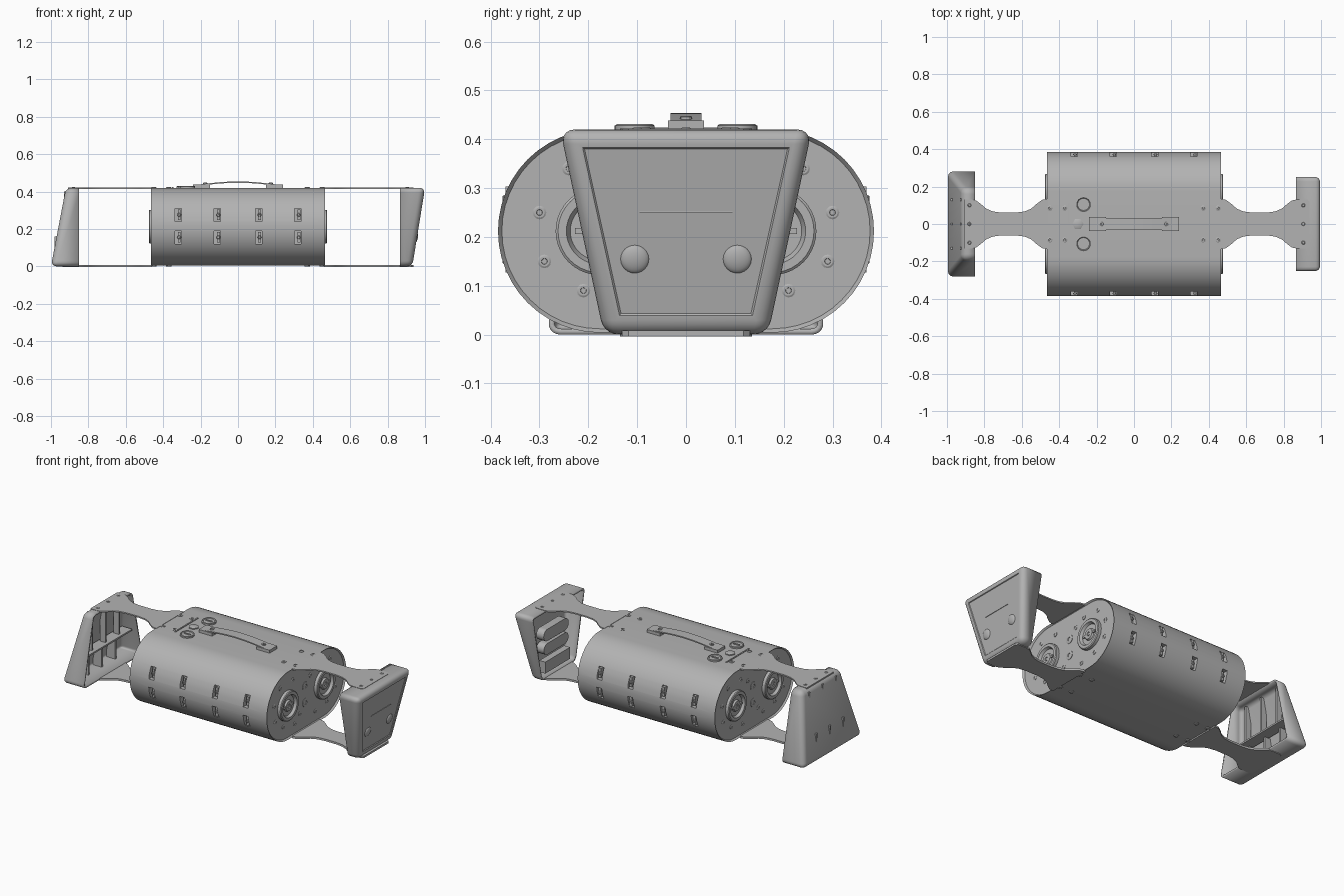
import bpy, bmesh
from math import cos, sin, pi
from mathutils import Matrix, Vector

if "Cube" in bpy.data.objects:
    bpy.data.objects.remove(bpy.data.objects["Cube"])

grey = bpy.data.materials.new("plain_grey")
grey.use_nodes = True
grey.diffuse_color = (0.45, 0.45, 0.45, 1)
grey.node_tree.nodes["Principled BSDF"].inputs["Base Color"].default_value = grey.diffuse_color
parts = []

TOP, MID, RAD, FLAT, END = 0.42, 0.212, 0.208, 0.177, 0.465


def finish(name, bm):
    bmesh.ops.recalc_face_normals(bm, faces=bm.faces)
    mesh = bpy.data.meshes.new(name)
    bm.to_mesh(mesh)
    bm.free()
    mesh.materials.append(grey)
    ob = bpy.data.objects.new(name, mesh)
    bpy.context.collection.objects.link(ob)
    parts.append(ob)
    return ob


def prism(name, pts, axis, lo, hi):
    """Extrude a 2D outline along an axis; the outline uses the other two axes."""
    bm = bmesh.new()
    place = {"x": lambda a, b: (lo, a, b), "y": lambda a, b: (a, lo, b), "z": lambda a, b: (a, b, lo)}[axis]
    face = bm.faces.new([bm.verts.new(place(a, b)) for a, b in pts])
    new = bmesh.ops.extrude_face_region(bm, geom=[face])["geom"]
    step = Vector([(hi - lo) * (axis == k) for k in "xyz"])
    bmesh.ops.translate(bm, vec=step, verts=[v for v in new if isinstance(v, bmesh.types.BMVert)])
    return finish(name, bm)


def box(name, lo, hi):
    pts = [(lo[0], lo[1]), (hi[0], lo[1]), (hi[0], hi[1]), (lo[0], hi[1])]
    return prism(name, pts, "z", lo[2], hi[2])


def lathe(name, profile, at, toward, steps=24):
    """Spin a (radius, height) profile about an axis pointing toward a direction."""
    bm = bmesh.new()
    vs = [bm.verts.new((r, 0, h)) for r, h in profile]
    es = [bm.edges.new(p) for p in zip(vs, vs[1:])]
    bmesh.ops.spin(bm, geom=vs + es, cent=(0, 0, 0), axis=(0, 0, 1), angle=2 * pi, steps=steps)
    bmesh.ops.remove_doubles(bm, verts=bm.verts, dist=1e-5)
    turn = Vector(toward).to_track_quat("Z", "Y").to_matrix().to_4x4()
    bm.transform(Matrix.Translation(at) @ turn)
    return finish(name, bm)


def screw(name, at, toward, r=0.013):
    lathe(name, [(r, -0.004), (r, 0.002), (r * 0.75, 0.004), (r * 0.45, 0.004),
                 (r * 0.4, 0.001), (0, 0.001)], at, toward, 12)


def stadium(half, r, z, n=24):
    right = [(half + r * cos(t), z + r * sin(t)) for t in [pi * (i / n - 0.5) for i in range(n + 1)]]
    return right + [(-y, 2 * z - h) for y, h in right]


# Main barrel with recessed end caps
body = prism("body", stadium(FLAT, RAD, MID), "x", -END, END)
bm = bmesh.new()
bm.from_mesh(body.data)
caps = [f for f in bm.faces if abs(f.normal.x) > 0.9]
bmesh.ops.inset_individual(bm, faces=caps, thickness=0.008)
for f in caps:
    for v in f.verts:
        v.co.x *= 1 - 0.01 / END
bm.to_mesh(body.data)
bm.free()

# Side pockets, cut through a joined helper
slots = [(x, z, s) for x in (-0.32, -0.11, 0.11, 0.32) for z in (0.155, 0.275) for s in (-1, 1)]
bm = bmesh.new()
for x, z, s in slots:
    bmesh.ops.create_cube(bm, size=1, matrix=Matrix.Translation((x, s * 0.38, z))
                          @ Matrix.Diagonal((0.034, 0.07, 0.07, 1)))
cutter = finish("pocket_cutter", bm)
parts.remove(cutter)
cutter.hide_render = True
mod = body.modifiers.new("pockets", "BOOLEAN")
mod.object, mod.operation, mod.solver = cutter, "DIFFERENCE", "EXACT"
bpy.context.view_layer.objects.active = body
bpy.ops.object.modifier_apply(modifier=mod.name)
bpy.data.objects.remove(cutter)
for x, z, s in slots:
    box("pocket_clip", (x - 0.002, s * 0.357 - 0.013, z - 0.028), (x + 0.013, s * 0.357 + 0.013, z + 0.028))
    screw("pocket_bolt", (x + 0.005, s * 0.372, z), (0, s, 0), 0.01)

# End cap rings, ports and screws
for e in (-1, 1):
    cap_x, out = e * (END - 0.01), (e, 0, 0)
    for s in (-1, 1):
        lathe("end_ring", [(0.09, -0.02), (0.09, 0.008), (0.085, 0.012), (0.068, 0.012), (0.06, -0.004),
                           (0.035, -0.004), (0.03, 0.006), (0.012, 0.006), (0.01, 0), (0, 0)],
              (e * END, s * FLAT, MID), out, 40)
        for k in range(3):
            box("ring_spoke", (e * END - 0.006, s * FLAT - 0.05 + 0.04 * k, MID - 0.006),
                (e * END + 0.004, s * FLAT - 0.03 + 0.04 * k, MID + 0.006))
        for y, z in ((0.30, 0.25), (0.29, 0.15), (0.21, 0.09), (0.24, 0.34), (0.12, 0.345), (0.1, 0.07)):
            screw("cap_screw", (cap_x, s * y, z), out, 0.014)
        screw("cap_port", (cap_x, 0, MID + s * 0.05), out, 0.026)
        screw("cap_small_port", (cap_x, s * 0.05, MID + s * 0.1), out, 0.014)

# Waisted connecting plates, top and bottom, both ends
half = [(0.46, 0.135), (0.49, 0.13), (0.52, 0.108), (0.55, 0.082), (0.585, 0.067), (0.63, 0.061),
        (0.71, 0.061), (0.755, 0.067), (0.79, 0.082), (0.82, 0.108), (0.845, 0.126), (0.87, 0.131),
        (0.925, 0.131), (0.938, 0.118)]
for e in (-1, 1):
    for low, z, up in ((0, TOP, 1), (1, 0.002, -1)):
        reach = 0.94 if e > 0 or low else 0.91
        pts = [(e * min(x, reach), y) for x, y in half]
        outline = pts + [(x, -y) for x, y in reversed(pts)]
        prism("bottom_plate" if low else "top_plate", outline, "z", z - 0.006, z + 0.002 if not low else z + 0.006)
        for y in (-0.1, 0, 0.1):
            screw("plate_screw", (e * (0.905 if e > 0 else 0.88), y, z), (0, 0, up), 0.01)
        for x in (0.37, 0.45):
            for y in (-0.085, 0.085):
                screw("body_screw", (e * x, y, z), (0, 0, up), 0.014)


# Hollow end shells with a sloping outer face
def shell(name, e, inner, x_low, x_high, y_low, y_high):
    bm = bmesh.new()
    rings = []
    for xl, xh in ((inner, inner), (x_low, x_high)):
        rings.append([bm.verts.new(p) for p in ((e * xl, -y_low, 0), (e * xl, y_low, 0),
                                                (e * xh, y_high, TOP), (e * xh, -y_high, TOP))])
    a, b = rings
    mouth = bm.faces.new(a)
    bm.faces.new(b)
    for i in range(4):
        j = (i + 1) % 4
        bm.faces.new((a[i], a[j], b[j], b[i]))
    bmesh.ops.recalc_face_normals(bm, faces=bm.faces)
    edges = [ed for ed in bm.edges if mouth not in ed.link_faces]
    bmesh.ops.bevel(bm, geom=edges, offset=0.03, segments=5, profile=0.5, affect="EDGES")
    bmesh.ops.delete(bm, geom=[f for f in bm.faces if f.normal.x * e < -0.9], context="FACES_ONLY")
    # Shallow panel in the outer face
    front = max((f for f in bm.faces if f.normal.x * e > 0.9), key=lambda f: f.calc_area())
    if e > 0:
        bmesh.ops.inset_individual(bm, faces=[front], thickness=0.012)
        bmesh.ops.inset_individual(bm, faces=[front], thickness=0.005, depth=-0.004)
    ob = finish(name, bm)
    mod = ob.modifiers.new("wall", "SOLIDIFY")
    mod.thickness, mod.offset = 0.012, -1


shell("right_end_shell", 1, 0.865, 0.932, 1.0, 0.168, 0.258)
shell("left_end_shell", -1, 0.85, 1.0, 0.92, 0.287, 0.19)

# Rounded bars and box inside one shell, with domes outside
for z, r in ((0.25, 0.036), (0.165, 0.034)):
    prism("inner_bar", stadium(0.085, r, z), "x", 0.88, 0.93)
box("inner_box", (0.87, -0.12, 0.03), (0.91, 0.12, 0.1))
slope = Vector((TOP, 0, -0.068)).normalized()
for s in (-1, 1):
    dome = [(0.03 * cos(t), 0.012 * sin(t)) for t in [i * pi / 12 for i in range(7)]]
    lathe("outer_dome", dome, (0.95, s * 0.105, 0.155), slope)

# Thin arched line on the panel
face_x = 0.929 + 0.25 * 0.068 / TOP
box("panel_line", (face_x - 0.006, -0.095, 0.249), (face_x + 0.002, 0.095, 0.253))

# Ledge and ribs inside the other shell
box("inner_ledge", (-0.945, -0.225, 0.16), (-0.875, 0.225, 0.17))
for y in (-0.13, 0, 0.13):
    box("inner_rib", (-0.93, y - 0.006, 0.17), (-0.895, y + 0.006, 0.40))
    box("lower_rib", (-0.98, y - 0.006, 0.01), (-0.92, y + 0.006, 0.16))

# Arched carry handle
n = 16
arch = [(0.22 * (2 * i / n - 1), 0.436 + 0.018 * sin(pi * i / n)) for i in range(n + 1)]
prism("handle_strap", arch + [(x, z - 0.007) for x, z in reversed(arch)], "y", -0.032, 0.032)
for s in (-1, 1):
    lo, hi = sorted((s * 0.15, s * 0.24))
    box("handle_pad", (lo, -0.037, TOP - 0.005), (hi, 0.037, 0.438))
    screw("handle_screw", (s * 0.175, 0, 0.444), (0, 0, 1), 0.012)

# Control discs, hexagonal button and raised bar
for s in (-1, 1):
    lathe("control_disc", [(0.041, -0.005), (0.041, 0.008), (0.036, 0.011), (0.032, 0.007), (0, 0.007)],
          (-0.27, s * 0.105, TOP), (0, 0, 1), 32)
    box("disc_mark", (-0.29, s * 0.105 - 0.005, TOP), (-0.25, s * 0.105 + 0.005, TOP + 0.011))
lathe("hex_button", [(0.03, -0.005), (0.03, 0.006), (0.024, 0.009), (0, 0.009)], (-0.30, 0, TOP), (0, 0, 1), 6)
box("cross_bar", (-0.354, -0.11, TOP - 0.003), (-0.346, 0.11, TOP + 0.004))

# Smooth shading with crisp edges
bpy.ops.object.select_all(action="DESELECT")
for ob in parts:
    ob.select_set(True)
bpy.context.view_layer.objects.active = body
bpy.ops.object.shade_smooth_by_angle(angle=pi / 6)
